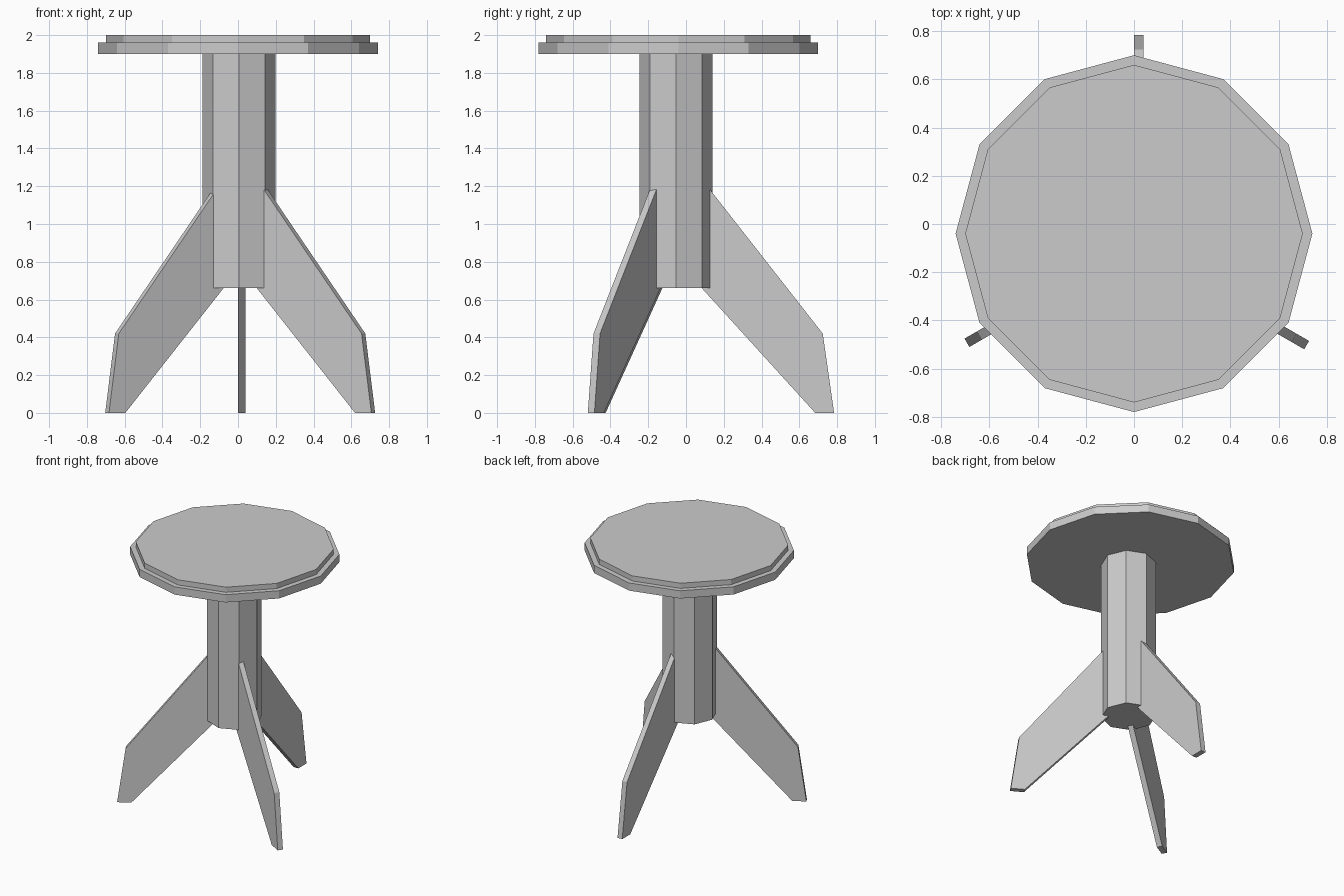
import bpy, bmesh
from math import sin, cos, radians
from mathutils import Vector

if "Cube" in bpy.data.objects:
    bpy.data.objects.remove(bpy.data.objects["Cube"])


def prism(name, base, offset):
    """Closed solid made by sweeping a flat outline along an offset."""
    bm = bmesh.new()
    a = [bm.verts.new(p) for p in base]
    b = [bm.verts.new(p + offset) for p in base]
    n = len(base)
    bm.faces.new(a)
    bm.faces.new(b)
    for i in range(n):
        j = (i + 1) % n
        bm.faces.new((a[i], a[j], b[j], b[i]))
    bmesh.ops.recalc_face_normals(bm, faces=bm.faces)
    mesh = bpy.data.meshes.new(name)
    bm.to_mesh(mesh)
    bm.free()
    obj = bpy.data.objects.new(name, mesh)
    bpy.context.collection.objects.link(obj)
    return obj


def disc(name, sides, radius, cx, cy, z0, z1):
    ring = [Vector((cx + radius * cos(radians(360 * i / sides)),
                    cy + radius * sin(radians(360 * i / sides)), z0))
            for i in range(sides)]
    return prism(name, ring, Vector((0, 0, z1 - z0)))


# Stepped twelve-sided seat
disc("seat_rim", 12, 0.74, 0, -0.04, 1.90, 1.96)
disc("seat_top", 12, 0.70, 0, -0.04, 1.96, 2.00)

# Octagonal column
disc("column", 8, 0.194, 0.005, -0.053, 0.66, 1.90)

# Three plate legs: profile is (distance inward from the foot tip, height)
profile = [(0, 0), (0.10, 0), (0.74, 0.704), (0.74, 1.288), (0.06, 0.42)]
legs = [("rear_leg", 0, 0.0, 0.784),
        ("right_leg", 120, 0.726, -0.485),
        ("left_leg", 240, -0.683, -0.51)]
for name, angle, tx, ty in legs:
    t = radians(angle)
    out = Vector((sin(t), cos(t), 0))
    side = Vector((cos(t), -sin(t), 0))
    tip = Vector((tx, ty, 0))
    outline = [tip - out * s + Vector((0, 0, z)) for s, z in profile]
    prism(name, outline, side * 0.04)
